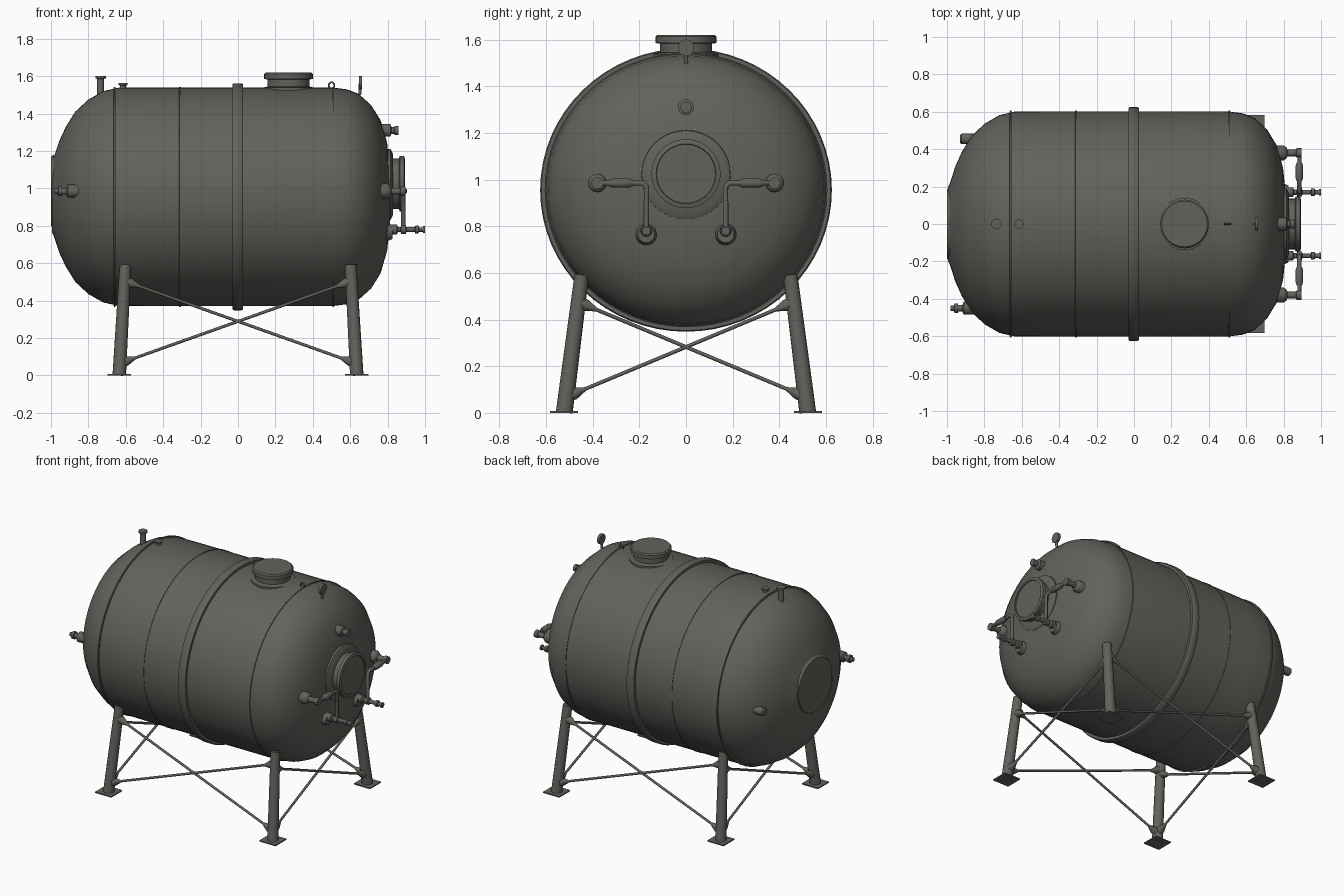
import bpy, bmesh, math
from mathutils import Vector

if "Cube" in bpy.data.objects:
    bpy.data.objects.remove(bpy.data.objects["Cube"])

paint = bpy.data.materials.new("grey_brown_steel")
paint.diffuse_color = (0.125, 0.12, 0.106, 1)
paint.use_nodes = True
paint.node_tree.nodes["Principled BSDF"].inputs["Base Color"].default_value = paint.diffuse_color
CZ = 0.955            # height of the tank axis
WIDE = 1.03           # tank is slightly wider than tall


def finish(obj, angle=35):
    obj.data.materials.clear()
    obj.data.materials.append(paint)
    bpy.ops.object.select_all(action='DESELECT')
    obj.select_set(True)
    bpy.context.view_layer.objects.active = obj
    bpy.ops.object.shade_smooth_by_angle(angle=math.radians(angle))
    return obj


def from_bmesh(name, bm):
    bmesh.ops.recalc_face_normals(bm, faces=bm.faces)
    me = bpy.data.meshes.new(name)
    bm.to_mesh(me)
    bm.free()
    obj = bpy.data.objects.new(name, me)
    bpy.context.collection.objects.link(obj)
    return finish(obj)


def lathe(name, origin, direction, profile, seg=20, wide=1.0):
    """Revolve (radius, distance) points around a line."""
    origin = Vector(origin)
    q = Vector(direction).to_track_quat('Z', 'Y')
    bm = bmesh.new()
    rings = []
    for r, h in profile:
        n = 1 if r == 0 else seg
        ring = []
        for i in range(n):
            a = 2 * math.pi * i / seg
            p = q @ Vector((r * math.cos(a), r * math.sin(a), h))
            p.y *= wide
            ring.append(bm.verts.new(origin + p))
        rings.append(ring)
    for a, b in zip(rings, rings[1:]):
        for i in range(seg):
            j = (i + 1) % seg
            quad = [a[i % len(a)], a[j % len(a)], b[j % len(b)], b[i % len(b)]]
            unique = list(dict.fromkeys(quad))
            if len(unique) > 2:
                bm.faces.new(unique)
    return from_bmesh(name, bm)


def capped(*steps):
    """Close a profile at both ends."""
    return [(0, steps[0][1]), *steps, (0, steps[-1][1])]


def pipe(name, points, radius, cyclic=False):
    cu = bpy.data.curves.new(name, 'CURVE')
    cu.dimensions = '3D'
    cu.bevel_depth = radius
    cu.bevel_resolution = 3
    cu.use_fill_caps = True
    sp = cu.splines.new('POLY')
    sp.points.add(len(points) - 1)
    for p, co in zip(sp.points, points):
        p.co = (*co, 1)
    sp.use_cyclic_u = cyclic
    obj = bpy.data.objects.new(name, cu)
    bpy.context.collection.objects.link(obj)
    bpy.ops.object.select_all(action='DESELECT')
    obj.select_set(True)
    bpy.context.view_layer.objects.active = obj
    bpy.ops.object.convert(target='MESH')
    return finish(bpy.context.view_layer.objects.active, 50)


# Tank shell with domed ends
lathe("tank_shell", (0, 0, CZ), (1, 0, 0), [
    (0, -0.995), (0.19, -0.995), (0.215, -0.983), (0.30, -0.955), (0.375, -0.92),
    (0.455, -0.87), (0.52, -0.80), (0.565, -0.72), (0.583, -0.64), (0.585, -0.5),
    (0.585, 0), (0.585, 0.50), (0.574, 0.585), (0.55, 0.645), (0.49, 0.712),
    (0.41, 0.762), (0.29, 0.797), (0.15, 0.812), (0, 0.818)], 64, WIDE)

# Centre flange ring and thin weld seams
lathe("centre_ring", (0, 0, CZ), (1, 0, 0), [
    (0.57, -0.03), (0.602, -0.03), (0.607, -0.022), (0.607, 0.018),
    (0.602, 0.026), (0.57, 0.026)], 64, WIDE)
for x in (-0.66, -0.31, 0.51):
    lathe("weld_seam", (x, 0, CZ), (1, 0, 0),
          [(0.56, -0.006), (0.588, -0.004), (0.588, 0.004), (0.56, 0.006)], 64, WIDE)

# Flat plate on the rear dome
lathe("rear_end_plate", (0, 0, CZ + 0.03), (1, 0, 0),
      capped((0.185, -1.0), (0.195, -0.985)), 40)

# Top manhole with lid
lathe("top_manhole", (0.27, 0, 0), (0, 0, 1), capped(
    (0.14, 1.52), (0.14, 1.538), (0.112, 1.545), (0.112, 1.582), (0.13, 1.585),
    (0.13, 1.612), (0.122, 1.62)), 40)

# Side manhole with pad and lid
lathe("end_manhole_pad", (0, 0, 1.02), (1, 0, 0),
      capped((0.195, 0.77), (0.19, 0.815), (0.165, 0.828)), 40)
lathe("end_manhole", (0, 0, 1.025), (1, 0, 0), capped(
    (0.135, 0.79), (0.135, 0.86), (0.148, 0.865), (0.148, 0.888), (0.128, 0.893),
    (0.126, 0.887)), 40)

# Upper fitting on the end dome
lathe("upper_end_fitting", (0, 0, 1.31), (1, 0, 0), capped(
    (0.034, 0.74), (0.034, 0.815), (0.018, 0.82), (0.018, 0.835), (0.024, 0.838),
    (0.024, 0.858)))

# Level pipes, inlets and outlet taps, mirrored about the middle
for s in (-1, 1):
    lathe("pipe_inlet", (0, s * 0.38, 0.985), (1, 0, 0), capped(
        (0.04, 0.73), (0.04, 0.80), (0.03, 0.815), (0.018, 0.82), (0.018, 0.865),
        (0.025, 0.87), (0.025, 0.895)))
    pipe("level_pipe", [(0.80, s * 0.38, 0.985), (0.868, s * 0.38, 0.985),
                        (0.884, s * 0.365, 0.985), (0.884, s * 0.185, 0.985),
                        (0.884, s * 0.17, 0.97), (0.884, s * 0.17, 0.78)], 0.012)
    lathe("pipe_union", (0.884, 0, 0.985), (0, s, 0),
          capped((0.014, 0.23), (0.02, 0.245), (0.02, 0.31), (0.014, 0.33)))
    lathe("outlet_pad", (0, s * 0.17, 0.765), (1, 0, 0),
          capped((0.046, 0.72), (0.046, 0.80), (0.036, 0.825)))
    lathe("outlet_tap", (0, s * 0.17, 0.78), (1, 0, 0), capped(
        (0.026, 0.78), (0.026, 0.85), (0.014, 0.855), (0.014, 0.87), (0.024, 0.872),
        (0.024, 0.897), (0.013, 0.9), (0.013, 0.945), (0.021, 0.948), (0.021, 0.965),
        (0.012, 0.968), (0.012, 0.988), (0.018, 0.99), (0.018, 1.0)))

# Vents, gauge and lifting eye along the top
lathe("tall_vent", (-0.735, 0, 0), (0, 0, 1), capped(
    (0.018, 1.48), (0.018, 1.585), (0.028, 1.588), (0.028, 1.602)))
lathe("short_vent", (-0.615, 0, 0), (0, 0, 1), capped(
    (0.016, 1.52), (0.016, 1.55), (0.025, 1.552), (0.025, 1.563)))
pipe("gauge_stem", [(0.64, 0, 1.48), (0.652, 0, 1.51), (0.654, 0, 1.56)], 0.009)
lathe("gauge_dial", (0.654, 0, 1.565), (1, 0, 0), capped((0.035, -0.008), (0.035, 0.01)))
pipe("lifting_eye", [(0.5 + 0.015 * math.cos(a * math.pi / 6), 0,
                      1.55 + 0.018 * math.sin(a * math.pi / 6)) for a in range(12)],
     0.005, True)

# Small fittings on the rear dome
lathe("rear_fitting", (0, -0.45, 0.985), (-1, 0, 0), capped(
    (0.035, 0.80), (0.035, 0.91), (0.018, 0.918), (0.018, 0.94), (0.026, 0.942),
    (0.026, 0.96), (0.014, 0.962), (0.014, 0.98)))
lathe("rear_plug", (0, 0.455, 0.95), (-1, 0, 0),
      capped((0.028, 0.80), (0.028, 0.922), (0.02, 0.93)))
lathe("bottom_drain", (0.52, 0, 0), (0, 0, 1), capped((0.018, 0.375), (0.018, 0.43)))


def rod(name, a, b, ends):
    """Brace with a cone-shaped bracket at each end."""
    a, b = Vector(a), Vector(b)
    n = (b - a).length
    half = [(ends, 0), (ends, 0.035), (0.008, 0.085)]
    lathe(name, a, b - a, capped(*half, *[(r, n - h) for r, h in reversed(half)]), 12)


# Four splayed legs with square feet
for sx in (-1, 1):
    for sy in (-1, 1):
        foot = Vector((sx * 0.635, sy * 0.522, 0))
        top = Vector((sx * 0.602, sy * 0.447, 0.59))
        n = (top - foot).length
        lathe("leg", foot, top - foot, capped((0.036, 0.003), (0.031, n)), 16)
        bm = bmesh.new()
        bmesh.ops.create_cube(bm, size=1)
        for v in bm.verts:
            v.co = (foot.x + v.co.x * 0.125, foot.y + v.co.y * 0.12, 0.004 + v.co.z * 0.008)
        from_bmesh("foot_plate", bm)

# Crossed braces on all four sides
for s in (-1, 1):
    for d in (-1, 1):
        rod("long_side_brace", (-d * 0.63, s * 0.512, 0.065), (d * 0.608, s * 0.459, 0.505), 0.026)
        rod("end_brace", (s * 0.63, -d * 0.51, 0.07), (s * 0.61, d * 0.462, 0.475), 0.026)
